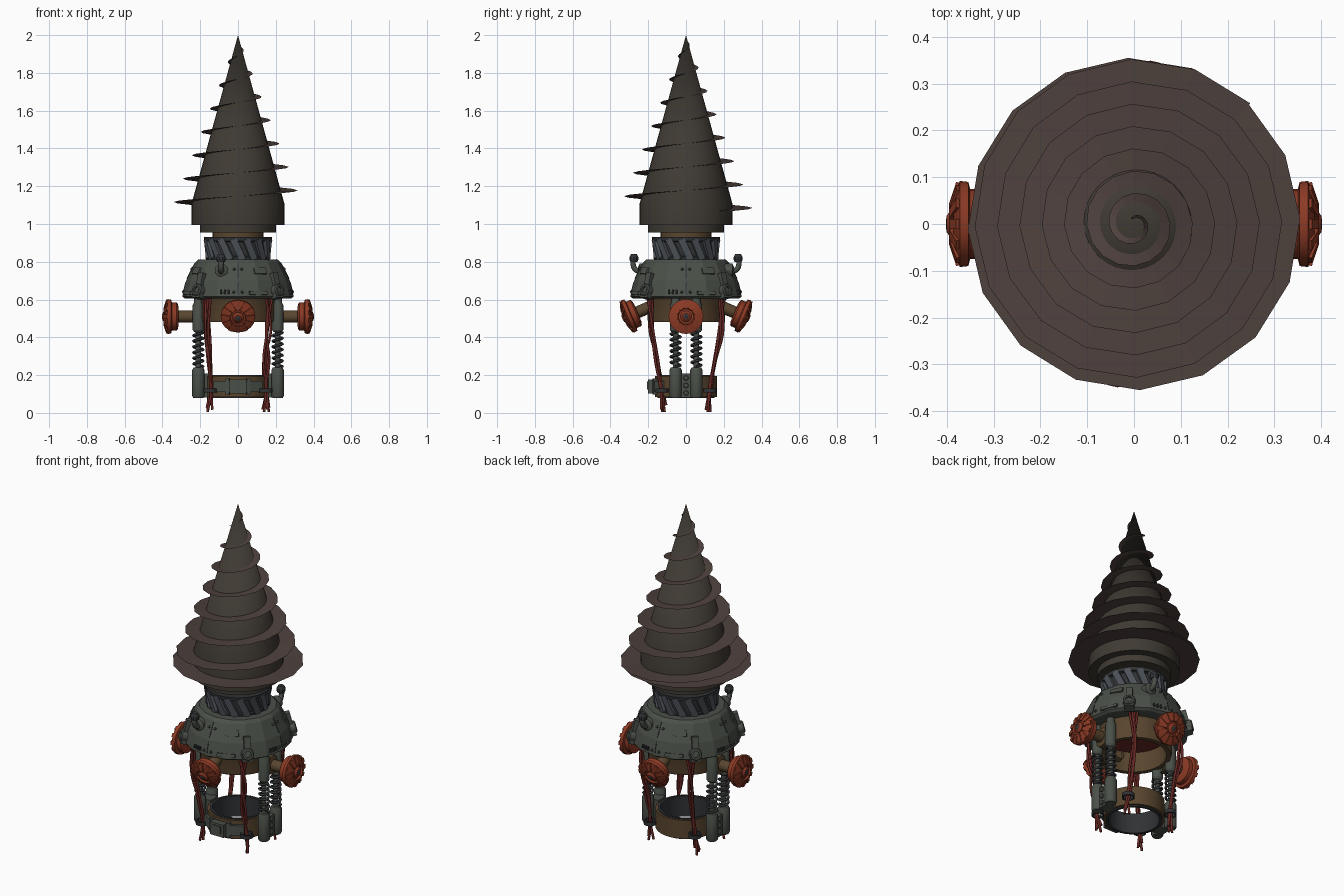
import bpy, bmesh, math, random
from mathutils import Matrix, Vector

if "Cube" in bpy.data.objects:
    bpy.data.objects.remove(bpy.data.objects["Cube"])

random.seed(4)
pi, cos, sin, rad = math.pi, math.cos, math.sin, math.radians
T = Matrix.Translation


def RZ(a):
    return Matrix.Rotation(a, 4, 'Z')


def RY(a):
    return Matrix.Rotation(a, 4, 'Y')


def material(name, *rgb):
    m = bpy.data.materials.new(name)
    m.diffuse_color = (*rgb, 1)
    m.use_nodes = True
    m.node_tree.nodes["Principled BSDF"].inputs["Base Color"].default_value = m.diffuse_color
    return m


DRILL = material("drill_steel", .05, .042, .033)
BLADE = material("blade_steel", .075, .052, .046)
ARMOUR = material("armour_green_grey", .07, .08, .066)
DARK = material("dark_metal", .03, .032, .035)
COLLAR = material("blue_grey", .075, .085, .1)
BRONZE = material("bronze", .1, .06, .028)
RUST = material("rust_red", .26, .042, .018)
CABLE = material("cable_red", .14, .022, .018)


def lathe(bm, prof, seg, M=Matrix()):
    rings = [[bm.verts.new(M @ Vector((r * cos(2 * pi * i / seg), r * sin(2 * pi * i / seg), z)))
              for i in range(seg)] for r, z in prof]
    for a, b in zip(rings, rings[1:]):
        for i in range(seg):
            j = (i + 1) % seg
            bm.faces.new((a[i], a[j], b[j], b[i]))


def box(bm, size, M=Matrix()):
    bmesh.ops.create_cube(bm, size=1, matrix=M @ Matrix.Diagonal((*size, 1)))


def finish(bm, name, mat, smooth=True):
    bmesh.ops.remove_doubles(bm, verts=bm.verts, dist=1e-5)
    bmesh.ops.recalc_face_normals(bm, faces=bm.faces)
    me = bpy.data.meshes.new(name)
    bm.to_mesh(me)
    bm.free()
    me.materials.append(mat)
    ob = bpy.data.objects.new(name, me)
    bpy.context.collection.objects.link(ob)
    if smooth:
        bpy.ops.object.select_all(action='DESELECT')
        ob.select_set(True)
        bpy.context.view_layer.objects.active = ob
        bpy.ops.object.shade_smooth_by_angle(angle=rad(30))
    return ob


def turned(name, prof, seg, mat, smooth=True, M=Matrix()):
    bm = bmesh.new()
    lathe(bm, prof, seg, M)
    return finish(bm, name, mat, smooth)


def tube(name, paths, radius, mat, kind='BEZIER'):
    cu = bpy.data.curves.new(name, 'CURVE')
    cu.dimensions = '3D'
    cu.bevel_depth, cu.bevel_resolution, cu.resolution_u = radius, 1, 6
    cu.use_fill_caps = True
    for pts in paths:
        sp = cu.splines.new(kind)
        store = sp.bezier_points if kind == 'BEZIER' else sp.points
        store.add(len(pts) - 1)
        for p, co in zip(store, pts):
            if kind == 'BEZIER':
                p.co = co
                p.handle_left_type = p.handle_right_type = 'AUTO'
            else:
                p.co = (*co, 1)
    cu.materials.append(mat)
    ob = bpy.data.objects.new(name, cu)
    bpy.context.collection.objects.link(ob)


# Drill cone, neck and bearing
turned("drill_cone", [(0, .995), (.245, .995), (.245, 1.11), (0, 2)], 32, DRILL)
turned("drill_neck", [(0, .955), (.2, .955), (.2, .996), (0, .996)], 32, DRILL)
turned("bearing", [(.13, .9), (.135, .9), (.135, .957), (0, .957)], 32, BRONZE)

# Helical blade and its flat bottom flange
bm = bmesh.new()
prev, pitch, steps = None, .124, 116
for i in range(steps):
    z = 1.07 + pitch * i / 16
    a = rad(46) + 2 * pi * i / 16
    ri = min(.24, .272 * (2 - z)) * .97
    ro = max(.385 * (2 - z), ri)
    cur = [bm.verts.new((r * cos(a), r * sin(a), z)) for r in (ri, ro)]
    if prev:
        bm.faces.new((prev[0], prev[1], cur[1], cur[0]))
    prev = cur
finish(bm, "helical_blade", BLADE, False)
turned("blade_flange", [(.24, 1.07), (.355, 1.07)], 16, BLADE, False, RZ(rad(2)))

# Collar with slanted ribs
turned("collar", [(.13, .8), (.162, .8), (.166, .825), (.158, .83), (.163, .905),
                  (.178, .91), (.18, .93), (.13, .93), (.13, .8)], 32, DARK)
bm = bmesh.new()
for i in range(16):
    box(bm, (.02, .036, .12), RZ(2 * pi * i / 16) @ T((.165, 0, .866)) @ RY(rad(6))
        @ Matrix.Rotation(rad(25), 4, 'X'))
finish(bm, "collar_ribs", COLLAR, False)

# Faceted armour dome
turned("armour_dome", [(.2, .605), (.28, .605), (.295, .615), (.29, .64), (.275, .70), (.228, .795),
                       (.21, .812), (.16, .812), (.16, .8), (0, .8)], 16, ARMOUR, False)


def on_dome(a, z):
    tilt, r = (rad(27), .275 - .5 * (z - .7)) if z > .7 else (rad(14), .275 + .25 * (.7 - z))
    return RZ(a) @ T((r * .985, 0, z)) @ RY(-tilt)


# Dome panels, vents, seams and rivets
plates, vents = bmesh.new(), bmesh.new()
for q in range(4):
    a0 = q * pi / 2
    box(plates, (.014, .07, .035), on_dome(a0 + rad(28), .75))
    box(plates, (.012, .10, .02), on_dome(a0 + rad(22), .635))
    box(vents, (.012, .004, .09), on_dome(a0, .75))
    box(vents, (.012, .004, .06), on_dome(a0, .66))
    for k in (-1, 0, 1):
        box(vents, (.02, .008, .02), on_dome(a0 + rad(-14 + 4 * k), .64))
    for z in (.64, .76):
        for s in (-1, 1):
            lathe(plates, [(.008, 0), (.006, .01), (0, .012)], 8,
                  on_dome(a0 + s * rad(4.5), z) @ RY(pi / 2))
finish(plates, "dome_plates", ARMOUR, False)
finish(vents, "dome_vents", DARK, False)

# Elbow pipes with caps, front and back
for s, n in ((-1, "front"), (1, "back")):
    tube(n + "_elbow_pipe", [[(s * .085, s * .2, .75), (s * .09, s * .262, .755),
                              (s * .09, s * .28, .785), (s * .09, s * .278, .815)]], .016, ARMOUR)
    turned(n + "_pipe_cap", [(0, .8), (.02, .8), (.025, .81), (.025, .825), (.016, .84), (0, .84)],
           10, DARK, True, T((s * .09, s * .276, 0)))
    turned(n + "_pipe_flange", [(.035, -.02), (.035, .02), (.02, .028), (0, .028)], 12, ARMOUR, True,
           T((s * .088, s * .225, .755)) @ Matrix.Rotation(-s * pi / 2, 4, 'X'))

# Bronze lower ring and its inner ceiling
turned("lower_ring", [(.2, .48), (.205, .5), (.205, .59), (.215, .61), (.175, .61),
                      (.175, .48), (.2, .48)], 32, BRONZE)
turned("inner_ceiling", [(0, .6), (.2, .6)], 32, CABLE)

# Four valve wheels on axles; front and back ones lean down
wheel_prof = [(0, -.045), (.05, -.045), (.07, -.04), (.075, -.035), (.075, -.01), (.09, -.006),
              (.092, .012), (.06, .026), (.03, .024), (.03, .03), (.018, .04), (0, .04)]
for n, p, d in (("right", (.36, 0, .51), (1, 0, 0)), ("left", (-.36, 0, .51), (-1, 0, 0)),
                ("front", (0, -.298, .515), (0, -.92, -.39)), ("back", (0, .298, .515), (0, .92, -.39))):
    M = T(p) @ Vector(d).to_track_quat('Z', 'Y').to_matrix().to_4x4()
    bm = bmesh.new()
    lathe(bm, wheel_prof, 24, M)
    for i in range(12):
        box(bm, (.05, .022, .022), M @ RZ(2 * pi * i / 12) @ T((.063, 0, .017)) @ RY(rad(18)))
    finish(bm, n + "_wheel", RUST)
    turned(n + "_axle", [(.055, -.16), (.055, -.13), (.032, -.125), (.032, -.04), (0, -.04)],
           16, BRONZE, True, M)
    turned(n + "_hub", [(.02, .03), (.02, .037), (.01, .042), (0, .042)], 8, DARK, False, M)

# Four spring shock absorbers
for sx in (-1, 1):
    for sy in (-1, 1):
        n = ("right" if sx > 0 else "left") + ("_back" if sy > 0 else "_front")
        x, y = sx * .21, sy * .055
        turned(n + "_shock", [(0, .08), (.028, .08), (.033, .09), (.033, .225), (.026, .24), (.014, .242),
                              (.014, .425), (.024, .43), (.03, .44), (.03, .57), (.022, .585),
                              (.022, .61), (0, .61)], 16, ARMOUR, True, T((x, y, 0)))
        tube(n + "_spring", [[(x + .026 * cos(k * pi / 6), y + .026 * sin(k * pi / 6), .245 + .18 * k / 72)
                              for k in range(73)]], .007, DARK, 'POLY')

        # Corner bracket, eyelet, cable bundle and clip
        a = math.atan2(sy, sx)
        bm = bmesh.new()
        box(bm, (.04, .035, .13), on_dome(a, .675))
        box(bm, (.05, .055, .03), on_dome(a, .62))
        lathe(bm, [(.034, -.03), (.034, .028), (.028, .034), (.018, .034), (.018, .02), (0, .02)], 14,
              on_dome(a, .645) @ RY(pi / 2))
        finish(bm, n + "_bracket", ARMOUR)
        paths = []
        for k in range(4):
            def w(s):
                return random.uniform(-s, s)
            low = 0.005 + .012 * k
            paths.append([(sx * (.145 + .012 * k), sy * (.205 - .01 * k), .62),
                          (sx * (.163 + w(.014)), sy * (.185 + w(.012)), .44),
                          (sx * (.15 + w(.016)), sy * (.155 + w(.012)), .27),
                          (sx * (.147 + w(.009)), sy * (.127 + w(.007)), .12),
                          (sx * (.147 + w(.018)), sy * (.118 + w(.014)), low)])
        tube(n + "_cables", paths, .007, CABLE)
        turned(n + "_cable_clip", [(.027, .108), (.035, .108), (.035, .13), (.027, .13), (.027, .108)],
               14, DARK, True, T((sx * .147, sy * .127, 0)))

# Base ring with liner
turned("base_ring", [(.15, .085), (.165, .085), (.165, .195), (.15, .195), (.15, .085)], 32, BRONZE)
turned("base_liner", [(.138, .078), (.152, .078), (.152, .2), (.138, .2), (.138, .078)], 32, DARK)

# Front clamp and side plates of the base
bm = bmesh.new()
box(bm, (.09, .045, .075), T((0, -.178, .14)))
box(bm, (.055, .012, .04), T((0, -.2, .145)))
for s in (-1, 1):
    box(bm, (.016, .1, .06), RZ(-pi / 2 + s * rad(29)) @ T((.17, 0, .14)))
    box(bm, (.02, .02, .085), RZ(-pi / 2 + s * rad(18)) @ T((.174, 0, .14)))
    box(bm, (.065, .07, .125), T((s * .19, 0, .145)))
    for z in (.105, .145, .185):
        lathe(bm, [(.014, 0), (.012, .01), (0, .012)], 8, T((s * .222, 0, z)) @ RY(s * pi / 2))
finish(bm, "base_clamps", ARMOUR)
